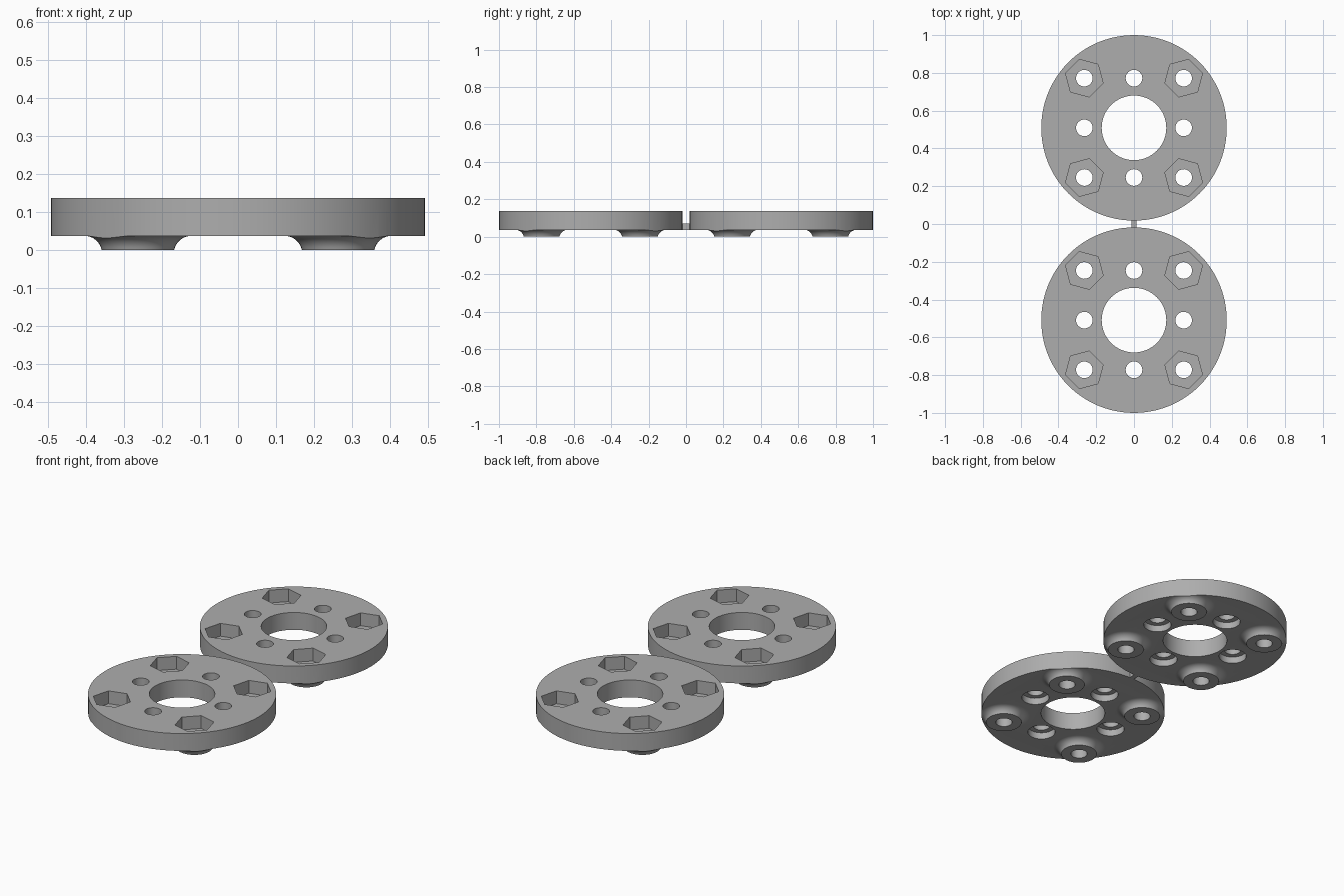
import bpy, bmesh, math

cube = bpy.data.objects.get("Cube")
if cube:
    bpy.data.objects.remove(cube, do_unlink=True)

RADIUS, TOP, BASE = 0.491, 0.137, 0.037
OFFSET, PITCH = 0.509, 0.263

grey = bpy.data.materials.new("grey")
grey.use_nodes = True
colour = (0.42, 0.42, 0.42, 1)
grey.diffuse_color = colour
grey.node_tree.nodes["Principled BSDF"].inputs["Base Color"].default_value = colour


def make_object(name, bm):
    mesh = bpy.data.meshes.new(name)
    bmesh.ops.recalc_face_normals(bm, faces=bm.faces)
    bm.to_mesh(mesh)
    bm.free()
    mesh.materials.append(grey)
    obj = bpy.data.objects.new(name, mesh)
    bpy.context.collection.objects.link(obj)
    return obj


def add_lathe(bm, x, y, profile, sides, turn=0):
    """Closed solid from (radius, height) pairs, listed bottom to top."""
    rings = []
    for r, z in profile:
        angles = [turn + math.tau * i / sides for i in range(sides)]
        rings.append([bm.verts.new((x + r * math.cos(a), y + r * math.sin(a), z)) for a in angles])
    for low, high in zip(rings, rings[1:]):
        for i in range(sides):
            j = (i + 1) % sides
            bm.faces.new((low[i], low[j], high[j], high[i]))
    bm.faces.new(rings[0][::-1])
    bm.faces.new(rings[-1])


def combine(target, tool, operation):
    mod = target.modifiers.new(operation, "BOOLEAN")
    mod.operation, mod.object, mod.solver = operation, tool, "EXACT"
    graph = bpy.context.evaluated_depsgraph_get()
    mesh = bpy.data.meshes.new_from_object(target.evaluated_get(graph))
    target.modifiers.clear()
    target.data = mesh
    bpy.data.objects.remove(tool, do_unlink=True)


def lathes(name, spots, profile, sides):
    bm = bmesh.new()
    for x, y, turn in spots:
        add_lathe(bm, x, y, profile, sides, turn)
    return make_object(name, bm)


centre = [(0, 0, 0)]
corners = [(sx * PITCH, sy * PITCH, math.atan2(sy, sx) + math.pi / 6)
           for sx in (-1, 1) for sy in (-1, 1)]
middles = [(PITCH, 0, 0), (-PITCH, 0, 0), (0, PITCH, 0), (0, -PITCH, 0)]

# Oversized slab with flared bosses, trimmed to the round outline
disc = lathes("front_disc", centre, [(0.6, BASE), (0.6, TOP)], 64)
fillet, start = 0.047, math.asin(0.01 / 0.047)
flare = []
for i in range(9):
    a = start + (math.pi / 2 - start) * i / 8
    flare.append((0.141 - fillet * math.cos(a), -0.01 + fillet * math.sin(a)))
flare[-1] = (0.141, BASE + 0.0002)
flare.append((0.141, 0.06))
combine(disc, lathes("bosses", corners, flare, 48), "UNION")
combine(disc, lathes("outline", centre, [(RADIUS, -0.1), (RADIUS, TOP - 0.0002)], 96), "INTERSECT")

# Bore, bolt holes, hexagonal nut pockets and underside counterbores
combine(disc, lathes("bore", centre, [(0.171, -0.1), (0.171, 0.3)], 64), "DIFFERENCE")
combine(disc, lathes("holes", corners + middles, [(0.044, -0.1), (0.044, 0.3)], 32), "DIFFERENCE")
combine(disc, lathes("pockets", corners, [(0.103, 0.063), (0.103, 0.3)], 6), "DIFFERENCE")
combine(disc, lathes("counterbores", middles, [(0.073, -0.1), (0.073, 0.075)], 40), "DIFFERENCE")

# Second disc and the thin tab joining the pair
twin = disc.copy()
twin.data = disc.data.copy()
twin.name = "back_disc"
bpy.context.collection.objects.link(twin)
disc.location.y, twin.location.y = -OFFSET, OFFSET

bm = bmesh.new()
bmesh.ops.create_cube(bm, size=1)
bmesh.ops.scale(bm, vec=(0.028, 0.044, 0.033), verts=bm.verts)
bmesh.ops.translate(bm, vec=(0, 0, BASE + 0.0165), verts=bm.verts)
make_object("joining_tab", bm)

# Smooth the round walls while keeping crisp edges
bpy.ops.object.select_all(action="DESELECT")
for obj in (disc, twin):
    obj.select_set(True)
bpy.context.view_layer.objects.active = disc
bpy.ops.object.shade_smooth_by_angle(angle=math.radians(30))
